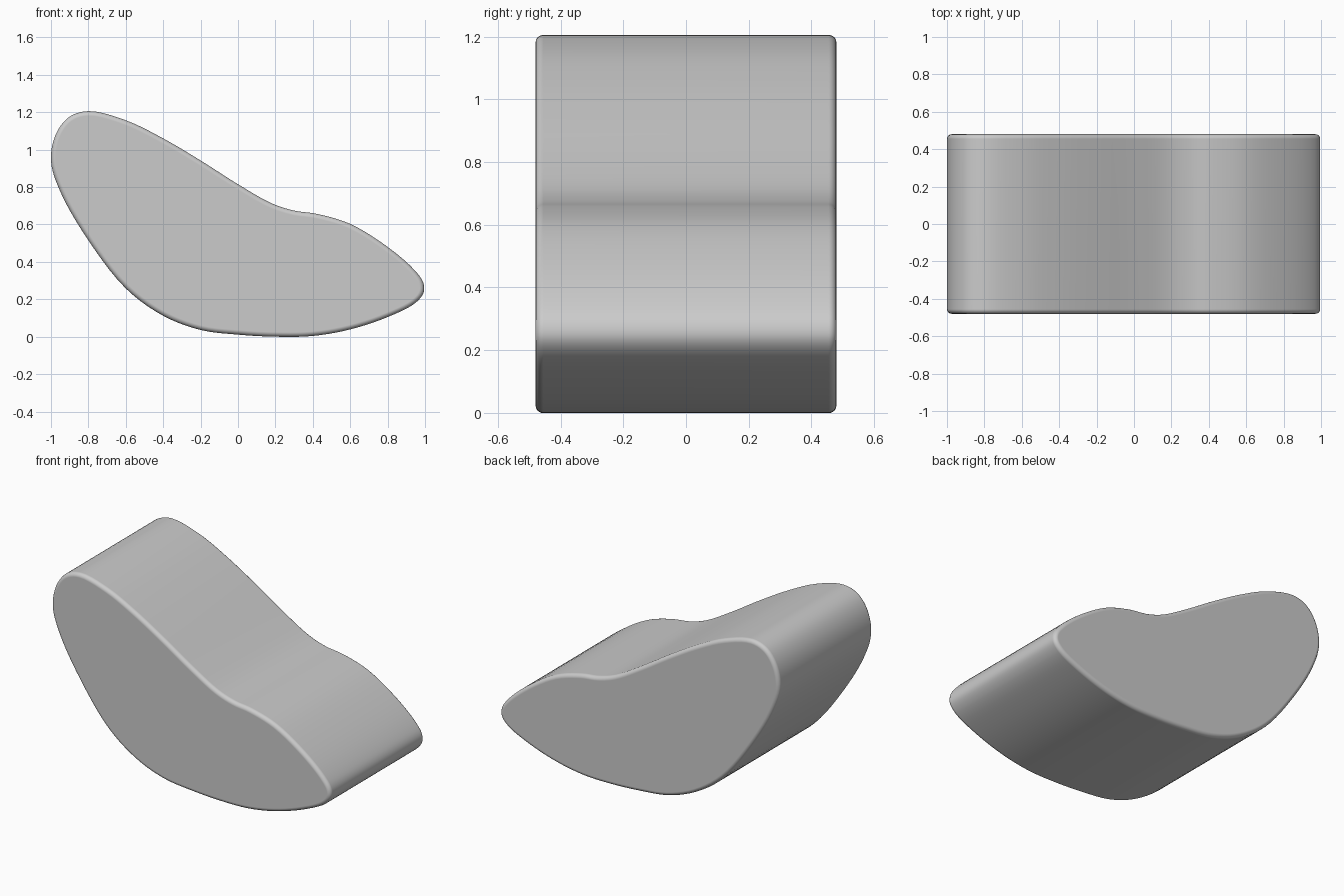
import bpy, bmesh, math
from mathutils import Vector

if "Cube" in bpy.data.objects:
    bpy.data.objects.remove(bpy.data.objects["Cube"])

# Side outline control points (x, z), clockwise from the top of the back
OUTLINE = [(-0.8, 1.206), (-0.6, 1.157), (-0.4, 1.06), (-0.2, 0.942), (0.0, 0.815),
           (0.18, 0.713), (0.3, 0.674), (0.42, 0.657), (0.6, 0.603), (0.8, 0.48),
           (0.94, 0.36), (0.99, 0.29), (0.992, 0.235), (0.945, 0.178), (0.8, 0.105),
           (0.6, 0.039), (0.4, 0.004), (0.2, 0.0), (0.0, 0.011), (-0.2, 0.036),
           (-0.4, 0.112), (-0.6, 0.258), (-0.8, 0.515), (-0.95, 0.775),
           (-1.0, 0.94), (-0.975, 1.08), (-0.905, 1.173)]
HALF_WIDTH = 0.48
STEPS = 5


def smooth_loop(points, steps):
    """Closed Catmull-Rom curve with chord-aware tangents."""
    p = [Vector(q) for q in points]
    n = len(p)
    out = []
    for i in range(n):
        a, b, c, d = p[i - 1], p[i], p[(i + 1) % n], p[(i + 2) % n]
        t0, t1, t2 = (math.sqrt((v - u).length) for u, v in ((a, b), (b, c), (c, d)))
        m1 = t1 * ((b - a) / t0 - (c - a) / (t0 + t1) + (c - b) / t1)
        m2 = t1 * ((c - b) / t1 - (d - b) / (t1 + t2) + (d - c) / t2)
        for k in range(steps):
            s = k / steps
            out.append((2*s**3 - 3*s**2 + 1) * b + (s**3 - 2*s**2 + s) * m1
                       + (3*s**2 - 2*s**3) * c + (s**3 - s**2) * m2)
    return out


# Seat body: outline extruded across the width
bm = bmesh.new()
front = bm.faces.new([bm.verts.new((q.x, -HALF_WIDTH, q.y))
                      for q in smooth_loop(OUTLINE, STEPS)])
ext = bmesh.ops.extrude_face_region(bm, geom=[front], use_keep_orig=True)
moved = [g for g in ext["geom"] if isinstance(g, bmesh.types.BMVert)]
bmesh.ops.translate(bm, verts=moved, vec=(0, 2 * HALF_WIDTH, 0))
bmesh.ops.recalc_face_normals(bm, faces=bm.faces)

# Rounded side rims
rims = [e for e in bm.edges if abs(e.verts[0].co.y - e.verts[1].co.y) < 1e-5]
bmesh.ops.bevel(bm, geom=rims, offset=0.025, offset_type='OFFSET', segments=4,
                profile=0.5, affect='EDGES', clamp_overlap=True)

mesh = bpy.data.meshes.new("lounge_seat_body")
bm.to_mesh(mesh)
bm.free()
body = bpy.data.objects.new("lounge_seat_body", mesh)
bpy.context.collection.objects.link(body)
bpy.context.view_layer.objects.active = body
body.select_set(True)
bpy.ops.object.shade_smooth_by_angle(angle=math.radians(40))

# Keep the large side faces shading flat
weighted = body.modifiers.new("weighted_normals", 'WEIGHTED_NORMAL')
weighted.keep_sharp = True
